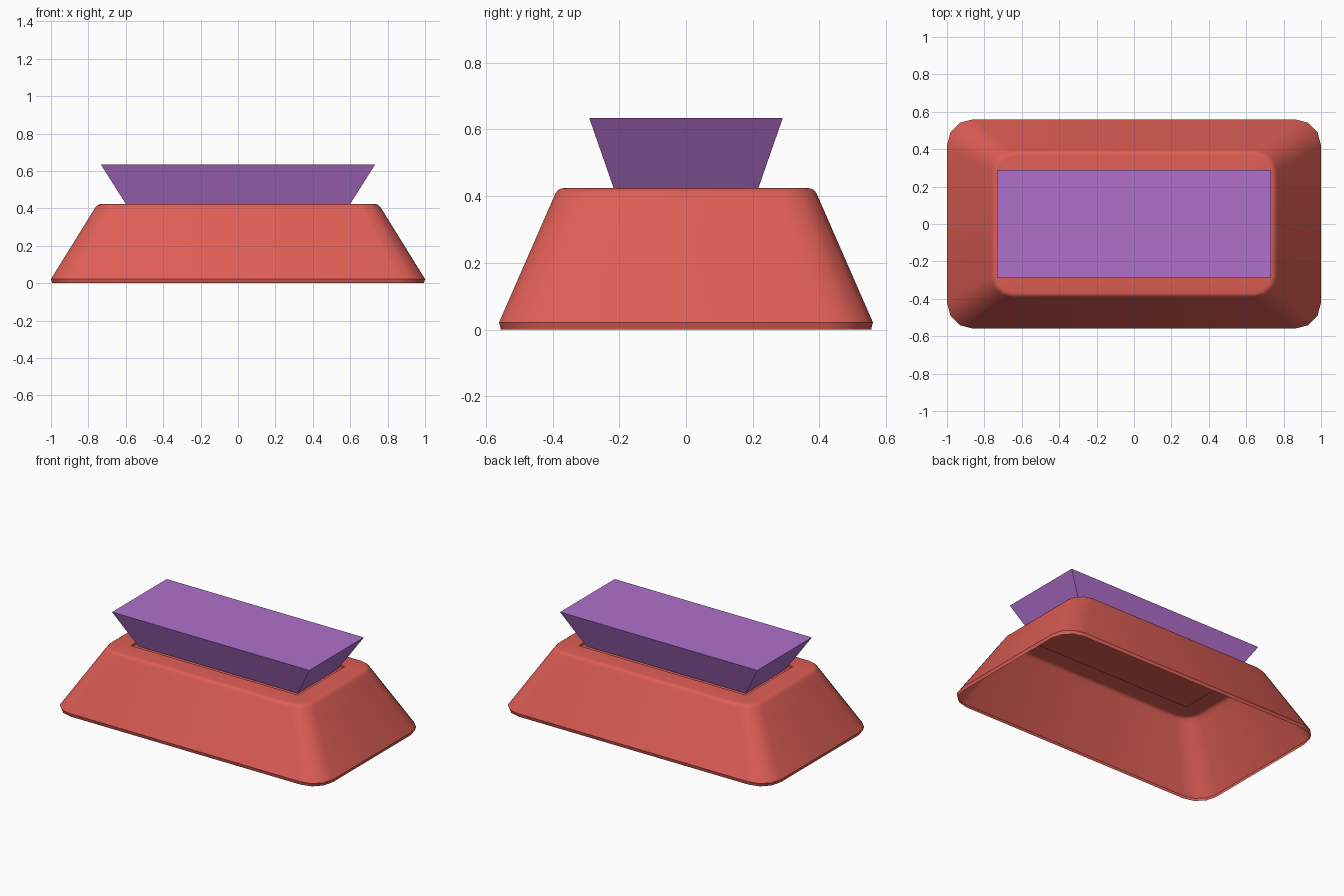
import bpy
import bmesh
import math

cube = bpy.data.objects.get("Cube")
if cube:
    bpy.data.objects.remove(cube, do_unlink=True)


def make_material(name, rgb):
    mat = bpy.data.materials.new(name)
    mat.use_nodes = True
    mat.diffuse_color = (*rgb, 1)
    mat.node_tree.nodes["Principled BSDF"].inputs["Base Color"].default_value = (*rgb, 1)
    return mat


def rounded_ring(hx, hy, z, r):
    """Rectangle outline with three-segment rounded corners."""
    points = []
    for quarter, (sx, sy) in enumerate([(1, 1), (-1, 1), (-1, -1), (1, -1)]):
        for step in range(4):
            a = math.radians(90 * quarter + 30 * step)
            points.append((sx * (hx - r) + r * math.cos(a),
                           sy * (hy - r) + r * math.sin(a), z))
    return points


def rect_ring(hx, hy, z):
    return [(hx, hy, z), (-hx, hy, z), (-hx, -hy, z), (hx, -hy, z)]


def bridge(bm, lower, upper):
    n = len(lower)
    for i in range(n):
        j = (i + 1) % n
        bm.faces.new((lower[i], lower[j], upper[j], upper[i]))


def finish(bm, name, mat):
    mesh = bpy.data.meshes.new(name)
    bm.to_mesh(mesh)
    bm.free()
    obj = bpy.data.objects.new(name, mesh)
    bpy.context.collection.objects.link(obj)
    mesh.materials.append(mat)
    return obj


red = make_material("coral red", (0.73, 0.112, 0.092))
purple = make_material("soft purple", (0.43, 0.16, 0.59))

# Hollow base: lip, sloping wall and rounded shoulder, open underneath
bm = bmesh.new()
profile = [(0.994, 0.555, 0.0, 0.14), (1.0, 0.56, 0.022, 0.14),
           (0.769, 0.397, 0.395, 0.11), (0.761, 0.391, 0.408, 0.11),
           (0.752, 0.385, 0.417, 0.105), (0.742, 0.377, 0.422, 0.1),
           (0.73, 0.367, 0.424, 0.095)]
rings = [[bm.verts.new(p) for p in rounded_ring(*row)] for row in profile]
for lower, upper in zip(rings, rings[1:]):
    bridge(bm, lower, upper)

# Flat top around a shallow rectangular recess
edge = [bm.verts.new(p) for p in rect_ring(0.62, 0.25, 0.424)]
floor = [bm.verts.new(p) for p in rect_ring(0.62, 0.25, 0.412)]
rim = rings[-1]
for c in range(4):
    for k in range(3):
        bm.faces.new((rim[4 * c + k], rim[4 * c + k + 1], edge[c]))
    n = (c + 1) % 4
    bm.faces.new((rim[4 * c + 3], rim[4 * n], edge[n], edge[c]))
bridge(bm, edge, floor)
bm.faces.new(floor)
base = finish(bm, "base_shell", red)

bpy.ops.object.select_all(action="DESELECT")
base.select_set(True)
bpy.context.view_layer.objects.active = base
bpy.ops.object.shade_smooth_by_angle(angle=math.radians(35))

# Flared block standing in the recess
bm = bmesh.new()
bottom = [bm.verts.new(p) for p in rect_ring(0.593, 0.213, 0.413)]
top = [bm.verts.new(p) for p in rect_ring(0.733, 0.29, 0.634)]
bridge(bm, bottom, top)
bm.faces.new(top)
bm.faces.new(bottom[::-1])
finish(bm, "flared_block", purple)
